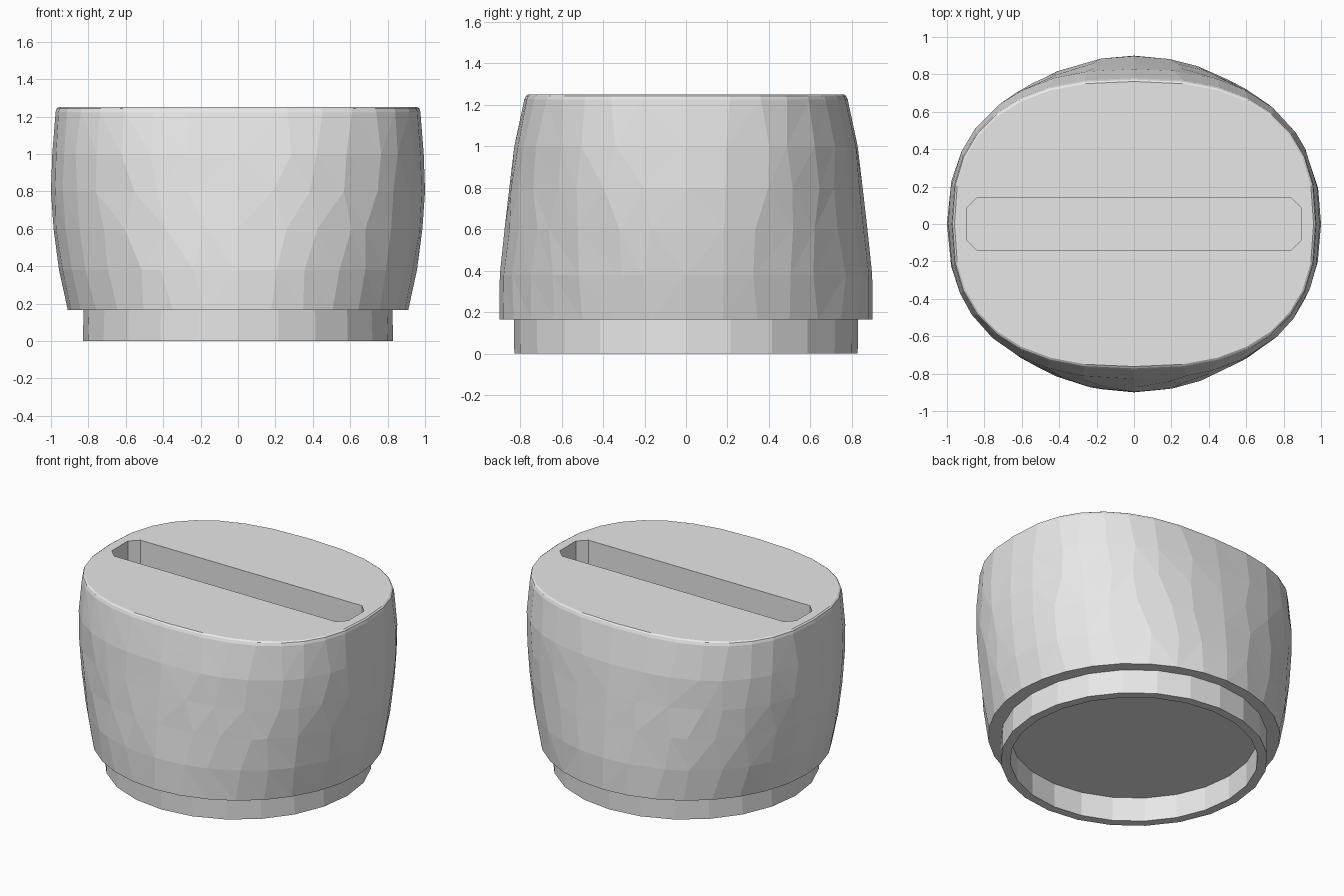
import bpy, bmesh, math, random

if "Cube" in bpy.data.objects:
    bpy.data.objects.remove(bpy.data.objects["Cube"])

random.seed(4)

grey = bpy.data.materials.new("light grey")
grey.diffuse_color = (0.8, 0.8, 0.8, 1)
grey.use_nodes = True
grey.node_tree.nodes["Principled BSDF"].inputs["Base Color"].default_value = grey.diffuse_color


def ring(bm, n, z, rx, ry, power=2.0, jitter=0.0):
    """Closed superellipse loop of vertices; quarter points stay exact."""
    verts = []
    for i in range(n):
        a = 2 * math.pi * i / n
        if i % (n // 4):
            a += random.uniform(-jitter, jitter)
        c, s = math.cos(a), math.sin(a)
        x = rx * math.copysign(abs(c) ** (2 / power), c)
        y = ry * math.copysign(abs(s) ** (2 / power), s)
        verts.append(bm.verts.new((x, y, z)))
    return verts


def bridge(bm, a, b):
    """Faces between two loops with equal counts."""
    n = len(a)
    return [bm.faces.new((a[i], a[(i + 1) % n], b[(i + 1) % n], b[i])) for i in range(n)]


def loop_edges(bm, loop):
    out = []
    for i in range(len(loop)):
        pair = (loop[i], loop[(i + 1) % len(loop)])
        out.append(bm.edges.get(pair) or bm.edges.new(pair))
    return out


def finish(bm, name):
    bmesh.ops.recalc_face_normals(bm, faces=bm.faces)
    mesh = bpy.data.meshes.new(name)
    bm.to_mesh(mesh)
    bm.free()
    mesh.materials.append(grey)
    obj = bpy.data.objects.new(name, mesh)
    bpy.context.collection.objects.link(obj)
    return obj


# Body: round at the base, flattening to a rounded rectangle at the top
BASE, TOP = 0.165, 1.25
profile = [  # z, half width, half depth, superellipse power, jitter
    (BASE, 0.91, 0.90, 2.0, 0.0),
    (0.38, 0.957, 0.898, 2.05, 0.05),
    (0.60, 0.986, 0.875, 2.15, 0.05),
    (0.80, 1.0, 0.852, 2.25, 0.05),
    (1.00, 0.993, 0.828, 2.4, 0.04),
    (1.225, 0.975, 0.78, 2.5, 0.0),
    (1.243, 0.970, 0.772, 2.5, 0.0),
    (TOP, 0.960, 0.762, 2.5, 0.0),
]
bm = bmesh.new()
loops = [ring(bm, 32, z, rx, ry, p, j) for z, rx, ry, p, j in profile]
side = []
for lower, upper in zip(loops, loops[1:]):
    side += bridge(bm, lower, upper)
bmesh.ops.triangulate(bm, faces=side)
bm.faces.new(loops[0])

# Slot with chamfered corners sunk into the top
SX, SY, CH, DEPTH = 0.895, 0.142, 0.056, 0.45
outline = [(SX, -SY + CH), (SX, SY - CH), (SX - CH, SY), (-SX + CH, SY),
           (-SX, SY - CH), (-SX, -SY + CH), (-SX + CH, -SY), (SX - CH, -SY)]
mouth = [bm.verts.new((x, y, TOP)) for x, y in outline]
floor = [bm.verts.new((x, y, TOP - DEPTH)) for x, y in outline]
bmesh.ops.triangle_fill(bm, use_beauty=True, normal=(0, 0, 1),
                        edges=loop_edges(bm, loops[-1]) + loop_edges(bm, mouth))
bridge(bm, mouth, floor)
bm.faces.new(floor)
finish(bm, "body")

# Neck: thin hollow collar under the body, open below
bm = bmesh.new()
outer_top = ring(bm, 24, BASE, 0.825, 0.83)
outer_low = ring(bm, 24, 0.0, 0.83, 0.828)
inner_low = ring(bm, 24, 0.0, 0.77, 0.77)
inner_top = ring(bm, 24, BASE, 0.77, 0.77)
bridge(bm, outer_top, outer_low)
bridge(bm, outer_low, inner_low)
bridge(bm, inner_low, inner_top)
bridge(bm, inner_top, outer_top)
finish(bm, "neck_collar")
